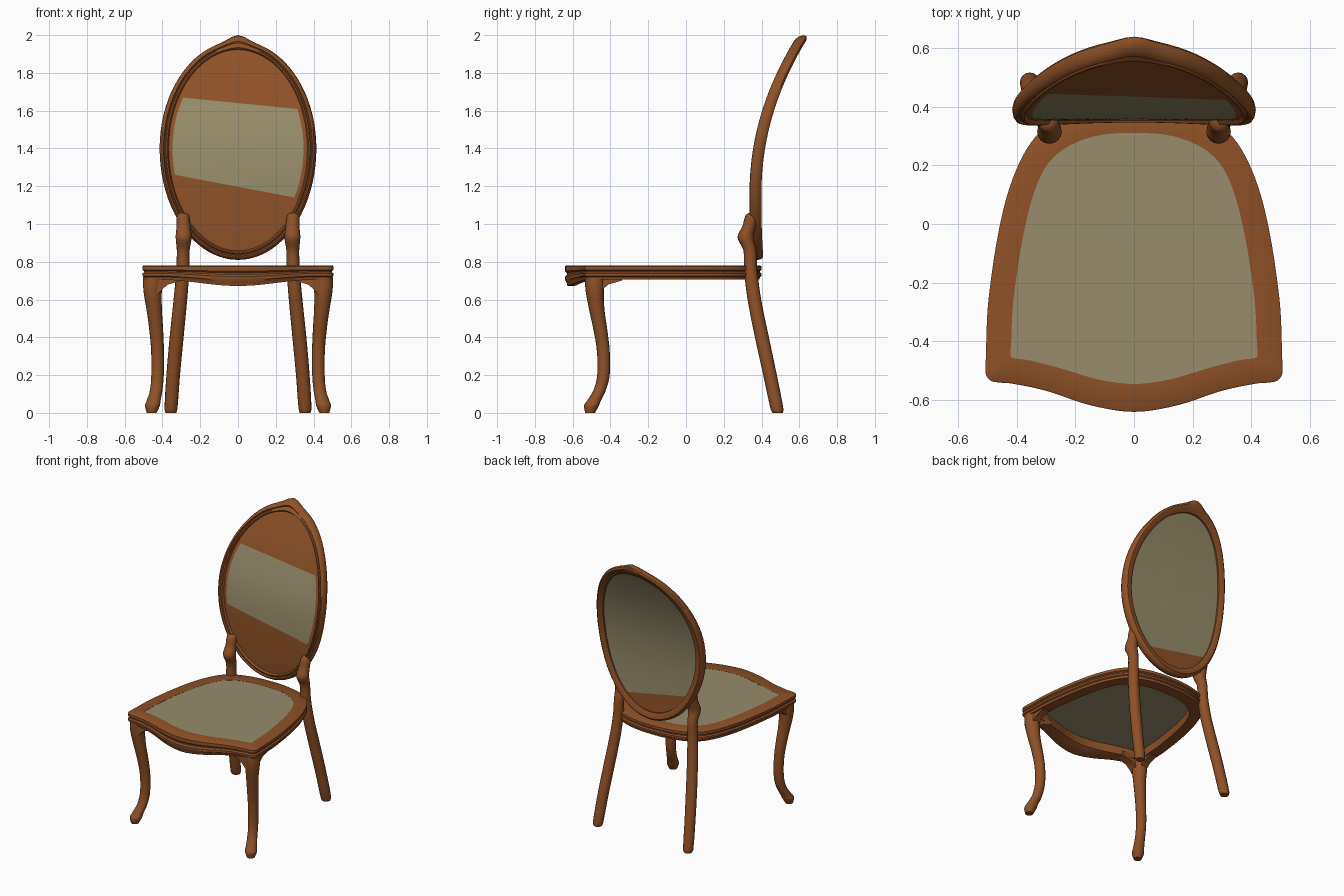
import bpy, bmesh, math
from mathutils import Vector

if "Cube" in bpy.data.objects:
    bpy.data.objects.remove(bpy.data.objects["Cube"])


def material(name, rgb):
    m = bpy.data.materials.new(name)
    m.diffuse_color = (*rgb, 1)
    m.use_nodes = True
    m.node_tree.nodes["Principled BSDF"].inputs["Base Color"].default_value = m.diffuse_color
    return m


WOOD = material("warm wood", (0.275, 0.083, 0.020))
CLOTH = material("olive cloth", (0.310, 0.265, 0.145))


def finish(name, bm, mats, recalc=True, angle=38):
    if recalc:
        bmesh.ops.recalc_face_normals(bm, faces=bm.faces)
    me = bpy.data.meshes.new(name)
    bm.to_mesh(me)
    bm.free()
    for m in mats:
        me.materials.append(m)
    ob = bpy.data.objects.new(name, me)
    bpy.context.collection.objects.link(ob)
    bpy.ops.object.select_all(action='DESELECT')
    ob.select_set(True)
    bpy.context.view_layer.objects.active = ob
    bpy.ops.object.shade_smooth_by_angle(angle=math.radians(angle))
    return ob


def loft(name, rings, mat, loop=False):
    """Skin closed rings; loop joins the last ring to the first, otherwise cap."""
    bm = bmesh.new()
    vs = [[bm.verts.new(p) for p in r] for r in rings]
    n = len(vs[0])
    pairs = list(zip(vs, vs[1:])) + ([(vs[-1], vs[0])] if loop else [])
    for a, b in pairs:
        for i in range(n):
            j = (i + 1) % n
            bm.faces.new((a[i], a[j], b[j], b[i]))
    if not loop:
        bm.faces.new(vs[0])
        bm.faces.new(vs[-1])
    return finish(name, bm, [mat])


def spline(pts, steps, closed=False):
    """Smooth curve through points of any dimension."""
    P = [Vector(p) for p in pts]
    n = len(P)

    def at(i):
        return P[i % n] if closed else P[max(0, min(n - 1, i))]

    def tangent(i):
        d = (at(i + 1) - at(i)).length + (at(i) - at(i - 1)).length
        return (at(i + 1) - at(i - 1)) / max(d, 1e-6)
    out = []
    for i in range(n if closed else n - 1):
        a, b = at(i), at(i + 1)
        L = (b - a).length
        ta, tb = tangent(i) * L, tangent(i + 1) * L
        for k in range(steps):
            t = k / steps
            out.append(a * (2*t**3 - 3*t*t + 1) + ta * (t**3 - 2*t*t + t)
                       + b * (3*t*t - 2*t**3) + tb * (t**3 - t*t))
    if not closed:
        out.append(P[-1])
    return out


# ---- seat frame and seat cloth
OUTER = [(0, -.64), (.15, -.617), (.3, -.568), (.42, -.543), (.46, -.54), (.49, -.533),
         (.505, -.51), (.505, -.46), (.495, -.25), (.445, .05), (.38, .23), (.3, .33),
         (.16, .385), (0, .40)]
INNER = [(0, -.545), (.12, -.53), (.24, -.495), (.34, -.468), (.38, -.461), (.41, -.457),
         (.42, -.45), (.419, -.41), (.41, -.25), (.365, .02), (.31, .18), (.24, .255),
         (.13, .3), (0, .31)]


def full(half):
    return spline(half + [(-x, y) for x, y in half[-2:0:-1]], 5, True)


outer, inner = full(OUTER), full(INNER)


def seat_ring(inset, z, wave):
    ring = []
    n = len(outer)
    for i, p in enumerate(outer):
        d = outer[(i + 1) % n] - outer[i - 1]
        q = p + Vector((-d.y, d.x)).normalized() * inset
        dip = 0
        if p.y < -.5 and abs(p.x) < .42:
            dip = .033 * (.5 + .5 * math.cos(math.pi * p.x / .42))
        ring.append((q.x, q.y, z - dip * wave))
    return ring


seat_rings = [seat_ring(*a) for a in (
    (0.006, .78, 0), (0, .776, 0), (0, .757, .2), (.009, .751, .3), (.009, .745, .4),
    (0, .738, .5), (0, .725, .7), (.008, .72, .9), (.012, .705, 1), (.05, .705, 1))]
seat_rings += [[(p.x, p.y, z) for p in inner] for z in (.705, .78)]
loft("seat_frame", seat_rings, WOOD, loop=True)
loft("seat_cloth", [[(p.x, p.y, z) for p in inner] for z in (.762, .779)], CLOTH)


# ---- legs: path rows are z, x, y, radius
def leg(name, rows, sides=16):
    for side, label in ((1, "right"), (-1, "left")):
        rings = []
        for z, x, y, r in spline(rows, 4):
            rings.append([(side * (x + r * math.cos(a)), y + r * math.sin(a), z)
                          for a in (2 * math.pi * k / sides for k in range(sides))])
        loft(name + "_" + label, rings, WOOD)


leg("front_leg", [(0, .457, -.508, .026), (.04, .453, -.5, .04), (.06, .448, -.49, .037),
                  (.12, .433, -.457, .033), (.2, .426, -.437, .033), (.33, .426, -.438, .034),
                  (.45, .434, -.455, .037), (.55, .444, -.473, .041), (.65, .452, -.483, .049),
                  (.72, .447, -.48, .055)])
leg("back_leg", [(0, .355, .485, .028), (.02, .355, .482, .034), (.2, .343, .445, .036),
                 (.4, .325, .402, .037), (.6, .305, .362, .036), (.75, .293, .343, .035),
                 (.86, .29, .338, .034), (.93, .288, .315, .042), (.99, .289, .335, .036),
                 (1.045, .292, .347, .032), (1.058, .292, .349, .018)])

# ---- curved brackets between front legs and seat
BRACKET = [(0, .73), (0, .62), (.03, .655), (.06, .68), (.13, .70), (.13, .73)]
for s, label in ((1, "right"), (-1, "left")):
    loft("front_bracket_" + label,
         [[(s * (.43 - d), y, z) for d, z in BRACKET] for y in (-.525, -.465)], WOOD)
    loft("side_bracket_" + label,
         [[(s * x, -.47 + d, z) for d, z in BRACKET] for x in (.43, .48)], WOOD)


# ---- oval back: leaning curve, outline and moulded rim
def lean(z):
    return (.365 + .255 * (max(0, z - 1.15) / .85) ** 2.1
            + .012 * (max(0, 1.1 - z) / .3) ** 2)


def oval(a, inset, dy, scale=1, crest=0):
    x = (.415 - inset) * math.sin(a) * scale
    c = math.cos(a)
    z = 1.4 + c * scale * ((.57 if c > 0 else .59) - inset)
    if c > 0:
        z += crest * .03 * math.exp(-(x / .06) ** 2)
    return (x, lean(z) + dy, z)


RIM = [(0, .004), (.004, -.016), (.012, -.027), (.02, -.029), (.026, -.02), (.03, -.02),
       (.034, -.027), (.041, -.027), (.048, -.012), (.056, .012), (.056, .026),
       (.04, .034), (.016, .034), (.004, .022)]
N = 80
angles = [2 * math.pi * k / N for k in range(N)]
loft("back_rim", [[oval(a, u, dy, 1, max(0, 1 - u / .05)) for u, dy in RIM]
                  for a in angles], WOOD, loop=True)


# ---- back panels, cut along slanted lines into wood and cloth
def panel(name, dy, lines, is_cloth, facing):
    bm = bmesh.new()
    scales = (1, .935, .8, .6, .4, .2)
    rings = [[bm.verts.new(oval(a, .044, dy, s)) for a in angles] for s in scales]
    centre = bm.verts.new(oval(0, .044, dy, 0))
    for a, b in zip(rings, rings[1:]):
        for i in range(N):
            j = (i + 1) % N
            bm.faces.new((a[i], a[j], b[j], b[i]))
    for i in range(N):
        bm.faces.new((rings[-1][i], rings[-1][(i + 1) % N], centre))
    for z0, slope in lines:
        bmesh.ops.bisect_plane(bm, geom=bm.verts[:] + bm.edges[:] + bm.faces[:],
                               plane_co=(0, 0, z0), plane_no=(-slope, 0, 1))
    bm.normal_update()
    for f in bm.faces:
        if f.normal.y * facing < 0:
            f.normal_flip()
        c = f.calc_center_median()
        f.material_index = int(is_cloth(c))
    finish(name, bm, [WOOD, CLOTH], recalc=False)


def inside_oval(c):
    rz = (.526 if c.z > 1.4 else .546) * .935
    return (c.x / (.371 * .935)) ** 2 + ((c.z - 1.4) / rz) ** 2 < 1


panel("back_panel_front", -.012, [(1.64, -.1), (1.197, -.19)],
      lambda c: 1.197 - .19 * c.x < c.z < 1.64 - .1 * c.x and inside_oval(c), -1)
panel("back_panel_rear", .014, [(.99, -.19)],
      lambda c: c.z > .99 - .19 * c.x, 1)
